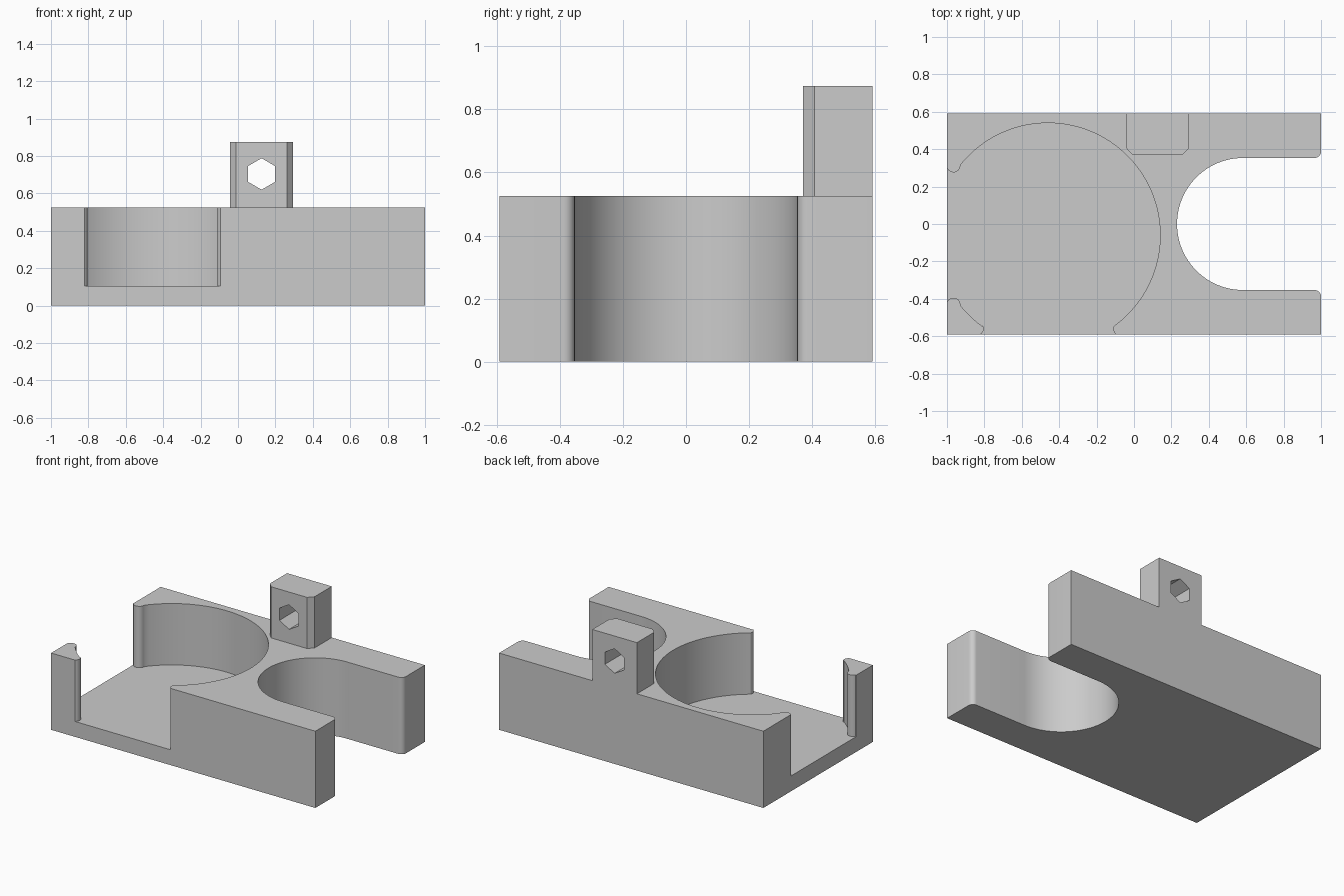
import bpy, bmesh
from math import radians, cos, sin
from mathutils import Matrix

cube = bpy.data.objects.get("Cube")
if cube:
    bpy.data.objects.remove(cube)

GREY = (0.6, 0.6, 0.6, 1)
mat = bpy.data.materials.new("light grey")
mat.use_nodes = True
mat.diffuse_color = GREY
mat.node_tree.nodes["Principled BSDF"].inputs["Base Color"].default_value = GREY


def arc(cx, cy, r, a0, a1, n):
    """Points along an arc, angles in degrees."""
    angles = [radians(a0 + (a1 - a0) * i / n) for i in range(n + 1)]
    return [(cx + r * cos(a), cy + r * sin(a)) for a in angles]


def prism(name, outline, z0, z1):
    """Extrude a flat outline from z0 up to z1."""
    bm = bmesh.new()
    face = bm.faces.new([bm.verts.new((x, y, z0)) for x, y in outline])
    ext = bmesh.ops.extrude_face_region(bm, geom=[face])
    top = [v for v in ext["geom"] if isinstance(v, bmesh.types.BMVert)]
    bmesh.ops.translate(bm, verts=top, vec=(0, 0, z1 - z0))
    bmesh.ops.recalc_face_normals(bm, faces=bm.faces)
    mesh = bpy.data.meshes.new(name)
    bm.to_mesh(mesh)
    bm.free()
    mesh.materials.append(mat)
    obj = bpy.data.objects.new(name, mesh)
    bpy.context.collection.objects.link(obj)
    return obj


def cut(obj, cutter):
    """Subtract the cutter, then discard it and sharpen the edges."""
    cutter.hide_render = True
    mod = obj.modifiers.new("cut", "BOOLEAN")
    mod.operation = "DIFFERENCE"
    mod.solver = "EXACT"
    mod.object = cutter
    bpy.ops.object.select_all(action="DESELECT")
    bpy.context.view_layer.objects.active = obj
    obj.select_set(True)
    bpy.ops.object.modifier_apply(modifier=mod.name)
    bpy.data.objects.remove(cutter)
    bpy.ops.object.shade_smooth_by_angle(angle=radians(30))


HALF_Y, TOP, FLOOR = 0.592, 0.525, 0.105

# Block with a round-ended slot open to the right and rounded fork tips
block_outline = (
    [(-1, -HALF_Y), (1, -HALF_Y)]
    + arc(0.965, -0.388, 0.035, 0, 90, 6)
    + arc(0.583, 0, 0.353, -90, -270, 48)
    + arc(0.965, 0.388, 0.035, -90, 0, 6)
    + [(1, HALF_Y), (-1, HALF_Y)]
)
block = prism("block", block_outline, 0, TOP)

# Round pocket breaking out of the left and front sides, with rounded lips
CX, CY, R, LIP = -0.46, -0.06, 0.6, 0.036
pocket_outline = (
    [(-1.1, 0.294)]
    + arc(-0.965, 0.312, LIP, 210, 350, 8)
    + arc(CX, CY, R, 141, -54, 80)
    + arc(-0.075, -0.56, LIP, 170, 237, 5)
    + [(-0.095, -0.7), (-0.82, -0.7)]
    + arc(-0.84, -0.56, LIP, -57, 30, 6)
    + arc(CX, CY, R, -126, -141, 6)
    + arc(-0.965, -0.43, LIP, 10, 150, 8)
    + [(-1.1, -0.412)]
)
cut(block, prism("pocket_cutter", pocket_outline, FLOOR, 0.7))

# Upright lug with chamfered front corners
lug_outline = [(-0.043, HALF_Y), (-0.043, 0.407), (-0.01, 0.372),
               (0.262, 0.372), (0.295, 0.407), (0.295, HALF_Y)]
lug = prism("lug", lug_outline, TOP, 0.875)

# Hexagonal hole through the lug, front to back
hex_cutter = prism("hex_cutter", arc(0, 0, 0.084, 30, 330, 5), -0.5, 0.5)
hex_cutter.data.transform(
    Matrix.Translation((0.126, 0.5, 0.704)) @ Matrix.Rotation(radians(90), 4, "X"))
cut(lug, hex_cutter)
